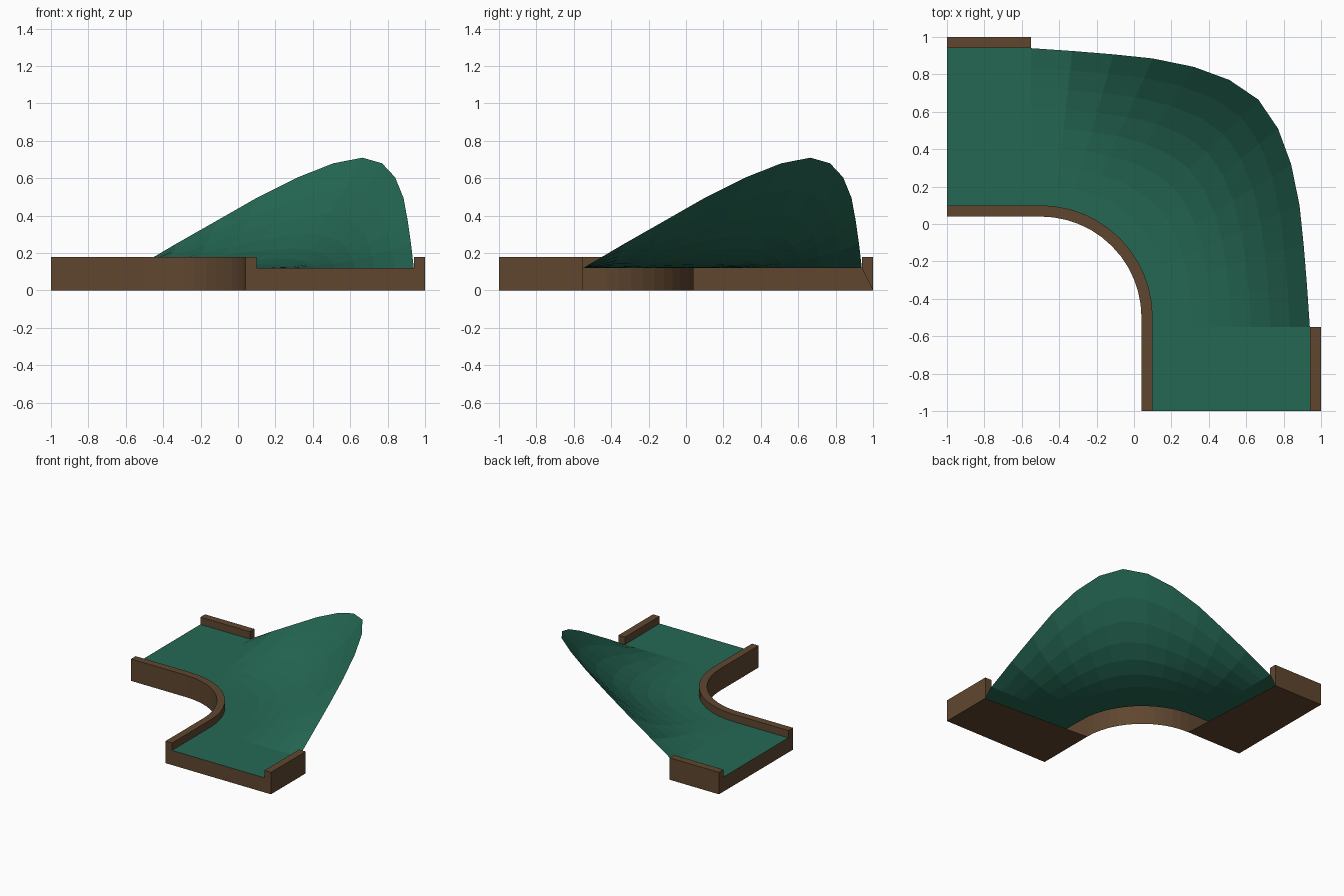
import bpy, bmesh, math
from mathutils import Vector

if "Cube" in bpy.data.objects:
    bpy.data.objects.remove(bpy.data.objects["Cube"])


def material(name, rgb):
    m = bpy.data.materials.new(name)
    m.diffuse_color = (*rgb, 1)
    m.use_nodes = True
    m.node_tree.nodes["Principled BSDF"].inputs["Base Color"].default_value = m.diffuse_color
    return m


GREEN = material("turf green", (0.018, 0.137, 0.088))
BROWN = material("wood brown", (0.115, 0.062, 0.029))
FLOOR, TOP = 0.12, 0.18          # turf level, curb top
IN, OUT = 0.10, 0.94             # playing width
SEGS, ROWS = 12, 8


def swap(p):
    """Mirror a point across the diagonal x = y."""
    return (p[1], p[0], p[2])


def face(bm, pts, out):
    """Add a face whose normal points towards 'out'."""
    f = bm.faces.new([bm.verts.new(p) for p in pts])
    f.normal_update()
    if f.normal.dot(Vector(out)) < 0:
        f.normal_flip()


def both(bm, pts, out):
    face(bm, pts, out)
    face(bm, [swap(p) for p in pts], swap(out))


def finish(bm, name, mat):
    bmesh.ops.remove_doubles(bm, verts=bm.verts, dist=0.0005)
    me = bpy.data.meshes.new(name)
    bm.to_mesh(me)
    bm.free()
    me.materials.append(mat)
    ob = bpy.data.objects.new(name, me)
    bpy.context.collection.objects.link(ob)


def arc(r, i):
    a = math.radians(90 * i / SEGS)
    return (-0.5 + r * math.sin(a), -0.5 + r * math.cos(a))


# turf: two flat arms and a banked sheet lofted from inner arc to raised rim
bm = bmesh.new()
both(bm, [(-1, IN, FLOOR), (-0.55, IN, FLOOR), (-0.55, OUT, FLOOR), (-1, OUT, FLOOR)], (0, 0, 1))
half = [(-0.55, 0.94, 0.12), (-0.33, 0.925, 0.25), (-0.11, 0.907, 0.375), (0.10, 0.885, 0.495),
        (0.32, 0.84, 0.605), (0.51, 0.77, 0.68), (0.665, 0.665, 0.71)]
rim = half + [swap(p) for p in half[-2::-1]]
inner = [arc(0.6, i) for i in range(SEGS + 1)]
inner[0], inner[-1] = (-0.55, IN), (IN, -0.55)


def bank(i, j):
    u = j / ROWS
    (ax, ay), (bx, by, bz) = inner[i], rim[i]
    return (ax + (bx - ax) * u, ay + (by - ay) * u, FLOOR + (bz - FLOOR) * u ** 2.5)


for i in range(SEGS):
    for j in range(ROWS):
        face(bm, [bank(i, j), bank(i + 1, j), bank(i + 1, j + 1), bank(i, j + 1)], (-0.3, -0.3, 1))
finish(bm, "banked_turf", GREEN)

# inner curb: open channel following the inside of the bend
bm = bmesh.new()
path = [((-1, 0.04), (-1, IN))]
path += [(arc(0.54, i), arc(0.6, i)) for i in range(SEGS + 1)]
path += [((0.04, -1), (IN, -1))]
for (a, b), (c, d) in zip(path, path[1:]):
    face(bm, [(*a, 0), (*c, 0), (*c, TOP), (*a, TOP)], (-1, -1, 0))
    face(bm, [(*b, FLOOR), (*d, FLOOR), (*d, TOP), (*b, TOP)], (1, 1, 0))
    face(bm, [(*a, TOP), (*c, TOP), (*d, TOP), (*b, TOP)], (0, 0, 1))
both(bm, [(-1, 0.04, 0), (-1, IN, 0), (-1, IN, TOP), (-1, 0.04, TOP)], (-1, 0, 0))
finish(bm, "inner_curb", BROWN)

# outer curbs with a tapered end face towards the bank
bm = bmesh.new()
E = -0.55
both(bm, [(-1, 1, 0), (E, 1, 0), (E, 1, TOP), (-1, 1, TOP)], (0, 1, 0))
both(bm, [(-1, OUT, FLOOR), (E, OUT, FLOOR), (E, OUT, TOP), (-1, OUT, TOP)], (0, -1, 0))
both(bm, [(-1, OUT, TOP), (E, OUT, TOP), (E, 1, TOP), (-1, 1, TOP)], (0, 0, 1))
both(bm, [(-1, OUT, 0), (-1, 1, 0), (-1, 1, TOP), (-1, OUT, TOP)], (-1, 0, 0))
both(bm, [(E, 1, 0), (E, 1, TOP), (E, OUT, TOP), (E, OUT, FLOOR)], (1, 0, 0))
finish(bm, "outer_curbs", BROWN)

# arm bases: underside and end boards, open beneath the bank
bm = bmesh.new()
both(bm, [(-1, 0.04, 0), (-0.5, 0.04, 0), (E, OUT, 0), (E, 1, 0), (-1, 1, 0)], (0, 0, -1))
both(bm, [(-1, IN, 0), (-1, OUT, 0), (-1, OUT, FLOOR), (-1, IN, FLOOR)], (-1, 0, 0))
finish(bm, "arm_bases", BROWN)
